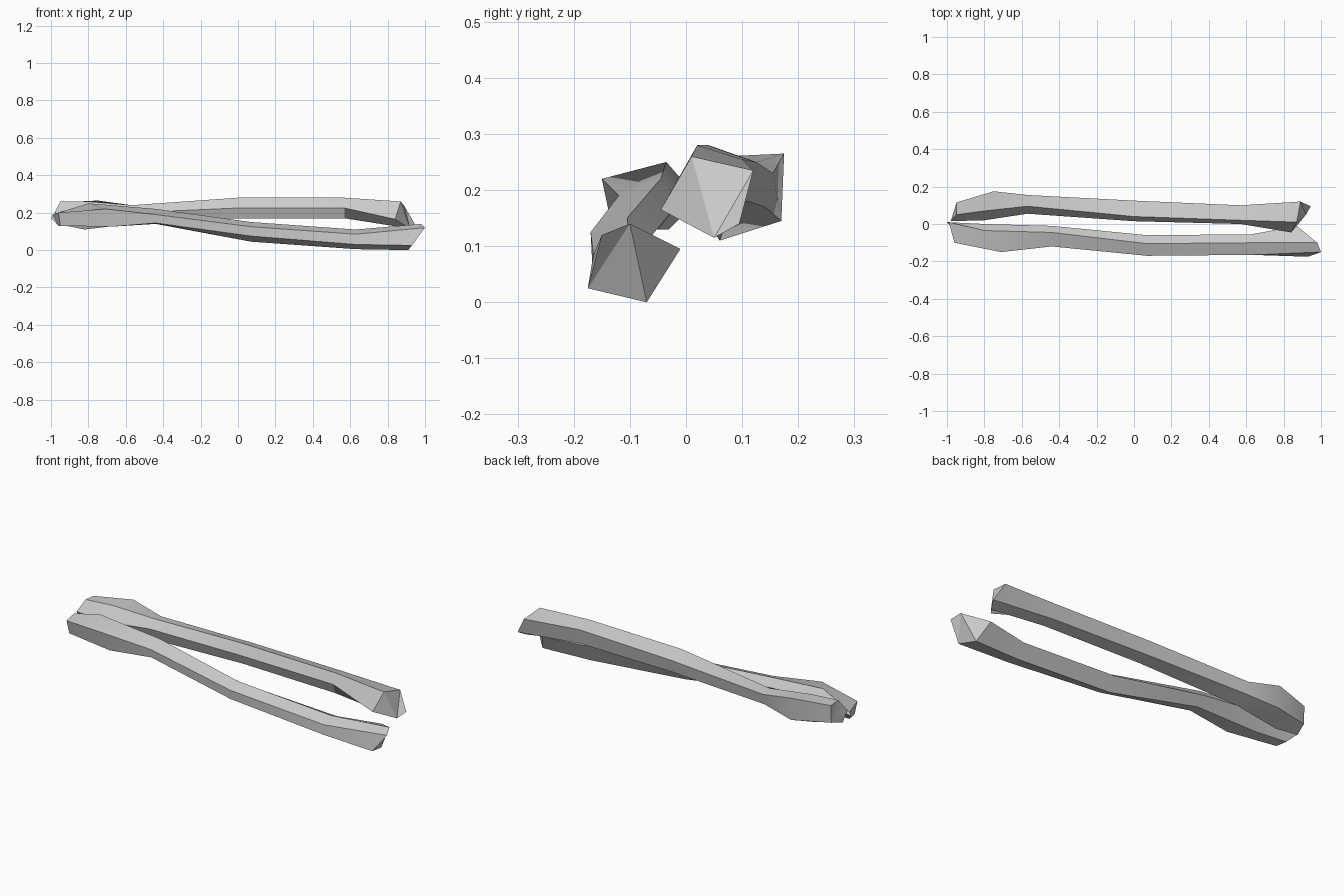
import bpy
import bmesh
import math
from mathutils import Vector

# Remove only the default cube
default_cube = bpy.data.objects.get("Cube")
if default_cube:
    bpy.data.objects.remove(default_cube, do_unlink=True)

# Sections are measured in hundredths of a unit
UNIT = 0.01


def make_material(name, colour):
    material = bpy.data.materials.new(name)
    material.use_nodes = True
    material.diffuse_color = colour
    shader = material.node_tree.nodes["Principled BSDF"]
    shader.inputs["Base Color"].default_value = colour
    shader.inputs["Roughness"].default_value = 0.8
    return material


def section(along, *corners):
    """Five-sided section; 'along' is one x, or one x for each corner when slanted."""
    if not isinstance(along, (tuple, list)):
        along = [along] * len(corners)
    return [Vector((x, y, z)) * UNIT for x, (y, z) in zip(along, corners)]


def loft(name, sections, material):
    """Skin the sections into one closed, faceted shaft."""
    bm = bmesh.new()
    rings = [[bm.verts.new(point) for point in ring] for ring in sections]
    for ring, following in zip(rings, rings[1:]):
        count = len(ring)
        for i in range(count):
            j = (i + 1) % count
            bm.faces.new((ring[i], ring[j], following[j], following[i]))
    caps = [bm.faces.new(rings[0]), bm.faces.new(rings[-1])]
    bmesh.ops.recalc_face_normals(bm, faces=bm.faces[:])
    bmesh.ops.triangulate(bm, faces=caps)
    mesh = bpy.data.meshes.new(name)
    bm.to_mesh(mesh)
    bm.free()
    mesh.materials.append(material)
    shaft = bpy.data.objects.new(name, mesh)
    bpy.context.collection.objects.link(shaft)

    # Soft gradients on shallow bends, crisp edges elsewhere
    bpy.ops.object.select_all(action="DESELECT")
    shaft.select_set(True)
    bpy.context.view_layer.objects.active = shaft
    bpy.ops.object.shade_smooth_by_angle(angle=math.radians(30))
    return shaft


grey = make_material("pale grey", (0.6, 0.6, 0.6, 1.0))

# Corner order: top ridge, front upper, front lower, underside, back
front_bone = [
    section((-99, -96, -95, -96, -100),
            (1, 19), (-10, 20), (-9, 13), (-3, 13), (1, 17)),
    section((-80, -71, -68, -78, -80),
            (-3.5, 25), (-15, 22), (-13, 12.5), (-5, 13), (0, 21)),
    section(-44, (-4.5, 22), (-12, 19), (-11.5, 14.5), (-6, 14), (-1, 18)),
    section(7, (-10.5, 15), (-17, 12.5), (-16.5, 7.5), (-9.5, 4.5), (-6, 12)),
    section(63, (-10, 11), (-16.5, 8.5), (-16.5, 3), (-8, 0.5), (-5.5, 9)),
    section((98, 100, 93, 91, 87),
            (-10, 14), (-15, 12), (-17.5, 2.5), (-7, 0), (-1, 9.5)),
]

# Corner order: top ridge, front, underside, back lower, back upper
back_bone = [
    section((-95, -98, -97, -95, -95),
            (5, 26), (1.5, 20), (4, 14), (11, 16), (11.5, 25.5)),
    section((-80, -80, -82, -75, -75),
            (7, 26), (2, 19), (6, 11), (17, 14.5), (17.5, 26.5)),
    section(-57, (9.5, 24), (5.5, 20), (7, 14), (14, 17), (15.5, 23)),
    section(0, (4, 28), (1.5, 22.5), (4, 17), (11, 18), (12.5, 25)),
    section(57, (2, 28), (0, 22.5), (2, 17), (9, 17.5), (10, 25.5)),
    section((87, 84, 92, 94.5, 89),
            (1, 26), (-4.5, 16.5), (5, 11.5), (9.5, 14), (12, 23.5)),
]

loft("front_forearm_bone", front_bone, grey)
loft("back_forearm_bone", back_bone, grey)
